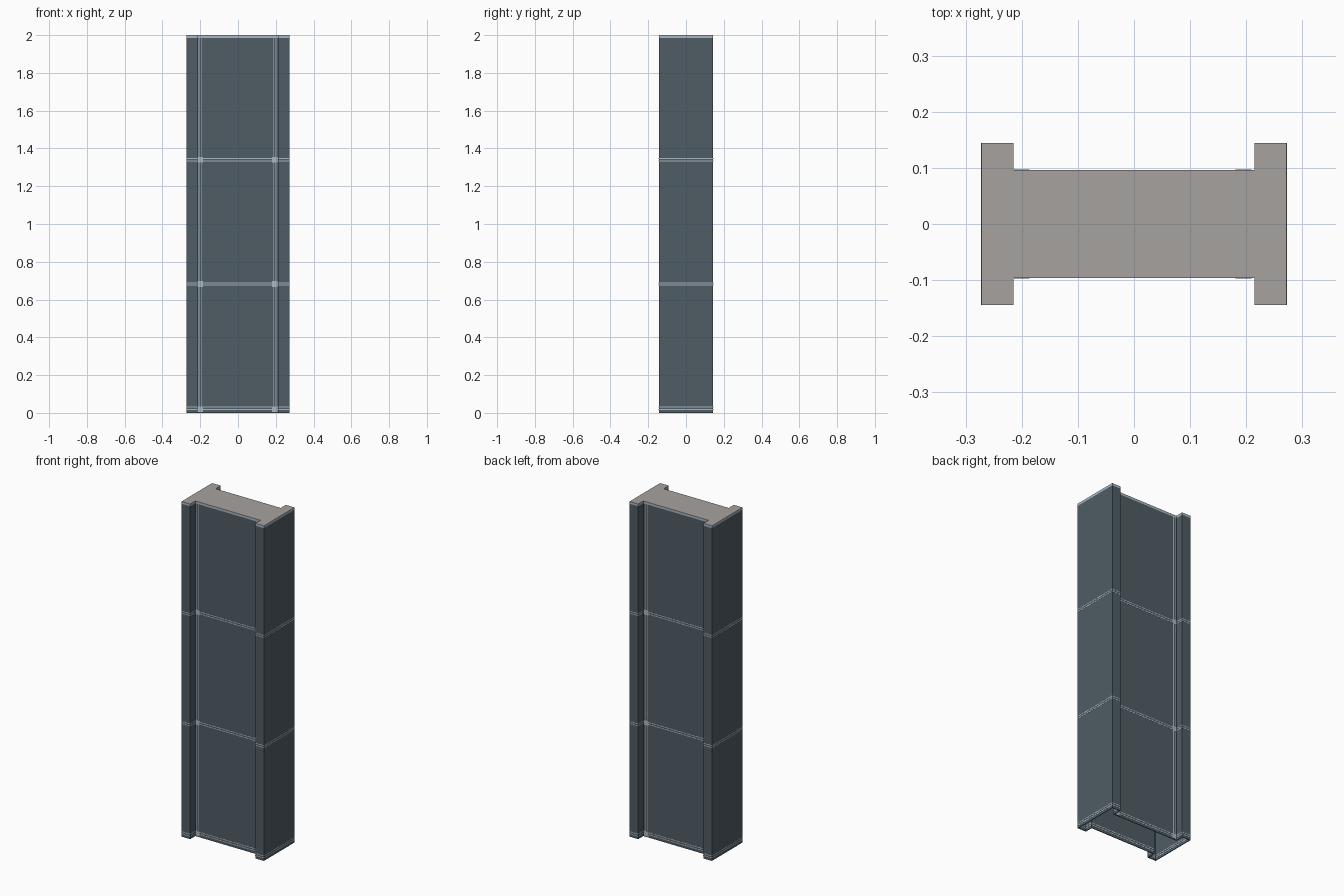
import bpy, bmesh

if "Cube" in bpy.data.objects:
    bpy.data.objects.remove(bpy.data.objects["Cube"])

def material(name, rgb):
    m = bpy.data.materials.new(name)
    m.diffuse_color = (*rgb, 1)
    m.use_nodes = True
    m.node_tree.nodes["Principled BSDF"].inputs["Base Color"].default_value = m.diffuse_color
    return m

SLATE = material("dark slate", (0.080, 0.108, 0.128))
STEEL = material("pale steel", (0.40, 0.48, 0.55))
STONE = material("warm grey", (0.38, 0.36, 0.345))

X, Y = 0.272, 0.144        # outer half sizes
XF, YW = 0.215, 0.096      # flange inner edge, web half depth
WALL = 0.004

def outline(d=0.0):
    """H-shaped plan, grown outwards by d."""
    x, y, f, w = X + d, Y + d, XF - d, YW + d
    quarter = [(x, y), (f, y), (f, w)]
    left = [(-a, b) for a, b in reversed(quarter)]
    top = quarter + left
    return top + [(-a, -b) for a, b in top]

def finish(name, bm, mats):
    me = bpy.data.meshes.new(name)
    bm.to_mesh(me)
    bm.free()
    ob = bpy.data.objects.new(name, me)
    for m in mats:
        me.materials.append(m)
    bpy.context.collection.objects.link(ob)
    return ob

def tube(name, z0, z1, d_out, d_in, mat):
    """Hollow H-shaped ring open at both ends."""
    bm = bmesh.new()
    loops = [[bm.verts.new((x, y, z)) for x, y in outline(d)]
             for d, z in ((d_out, z0), (d_out, z1), (d_in, z1), (d_in, z0))]
    n = len(loops[0])
    for k in range(4):
        a, b = loops[k], loops[(k + 1) % 4]
        for i in range(n):
            j = (i + 1) % n
            bm.faces.new((a[i], a[j], b[j], b[i]))
    bmesh.ops.recalc_face_normals(bm, faces=bm.faces)
    return finish(name, bm, [mat])

def box(name, c, s, mat):
    bm = bmesh.new()
    bmesh.ops.create_cube(bm, size=1)
    for v in bm.verts:
        v.co = [c[i] + v.co[i] * s[i] for i in range(3)]
    return finish(name, bm, [mat])

# hollow body, open at the bottom
tube("column_panels", 0, 1.986, 0, -WALL, SLATE)

# cap: steel edge, warm grey top face
bm = bmesh.new()
low = bm.faces.new([bm.verts.new((x, y, 1.986)) for x, y in outline()])
up = bmesh.ops.extrude_face_region(bm, geom=[low])
bmesh.ops.translate(bm, vec=(0, 0, 0.014),
                    verts=[g for g in up["geom"] if isinstance(g, bmesh.types.BMVert)])
bmesh.ops.recalc_face_normals(bm, faces=bm.faces)
for f in bm.faces:
    f.material_index = 1 if f.normal.z > 0.5 else 0
finish("cap", bm, [STEEL, STONE])

# paired horizontal seams wrapping the whole column
for i, z in enumerate((0.024, 0.682, 1.34)):
    for s in (-1, 1):
        zc = z + s * 0.006
        tube(f"seam_{i}_{'upper' if s > 0 else 'lower'}", zc - 0.0025, zc + 0.0025,
             0.0006, -WALL - 0.0006, STEEL)

# vertical seams and joint plates on both web faces
for side, sy in (("front", -1), ("back", 1)):
    for hand, x in (("left", -0.2), ("right", 0.195)):
        for s in (-1, 1):
            box(f"{side}_{hand}_seam_{s}", (x + s * 0.006, sy * YW, 1.0),
                (0.004, 0.0012, 1.97), STEEL)
        for z in (0.02, 0.682, 1.34):
            box(f"{side}_{hand}_joint", (x, sy * YW, z), (0.028, 0.002, 0.03), STEEL)
